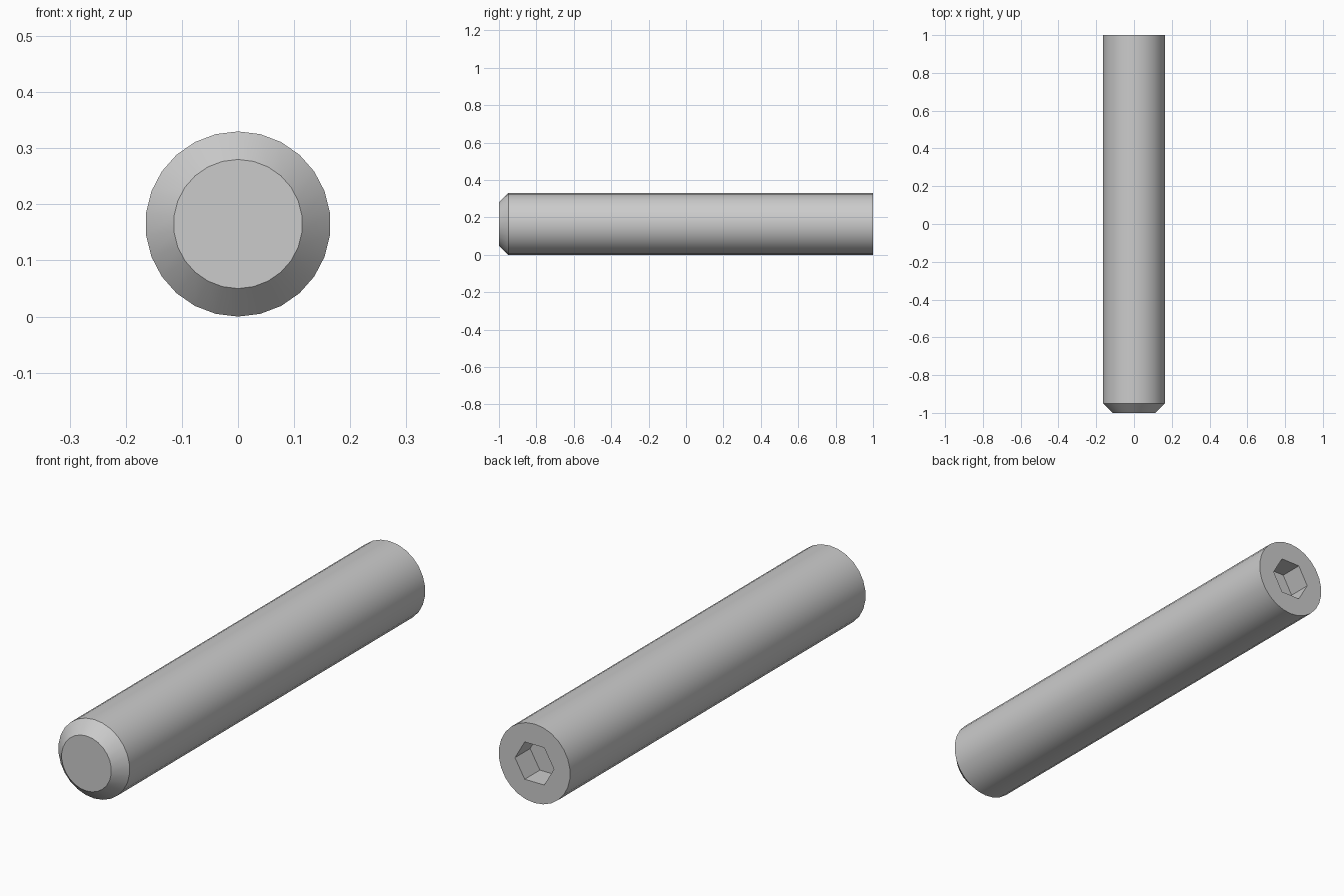
import bpy, bmesh
from math import sin, cos, pi, radians

if "Cube" in bpy.data.objects:
    bpy.data.objects.remove(bpy.data.objects["Cube"])

SIDES, CZ = 26, 0.165
bm = bmesh.new()


def ring(n, r, y, start):
    """Ring of n vertices around the y axis, at height CZ."""
    return [bm.verts.new((r * cos(start + 2 * pi * i / n), y,
                          CZ + r * sin(start + 2 * pi * i / n))) for i in range(n)]


def bridge(a, b):
    n = len(a)
    for i in range(n):
        j = (i + 1) % n
        bm.faces.new((a[i], a[j], b[j], b[i]))


def loop_edges(r):
    return [bm.edges.get((r[i], r[(i + 1) % len(r)])) for i in range(len(r))]


# Chamfered tip and shank
tip = ring(SIDES, 0.115, -1.0, pi / 2)
shoulder = ring(SIDES, 0.165, -0.95, pi / 2)
back = ring(SIDES, 0.165, 1.0, pi / 2)
bm.faces.new(tip)
bridge(tip, shoulder)
bridge(shoulder, back)

# Hexagonal drive socket in the back end
rim = ring(6, 0.09, 1.0, 0)
floor = ring(6, 0.09, 0.9, 0)
bridge(rim, floor)
bm.faces.new(floor)

# Flat end face between shank edge and socket rim
bmesh.ops.triangle_fill(bm, use_beauty=True, use_dissolve=False,
                        edges=loop_edges(back) + loop_edges(rim), normal=(0, 1, 0))
bmesh.ops.recalc_face_normals(bm, faces=bm.faces)

mesh = bpy.data.meshes.new("set_screw")
bm.to_mesh(mesh)
bm.free()
screw = bpy.data.objects.new("set_screw", mesh)
bpy.context.collection.objects.link(screw)
bpy.context.view_layer.objects.active = screw
screw.select_set(True)
bpy.ops.object.shade_smooth_by_angle(angle=radians(30))
